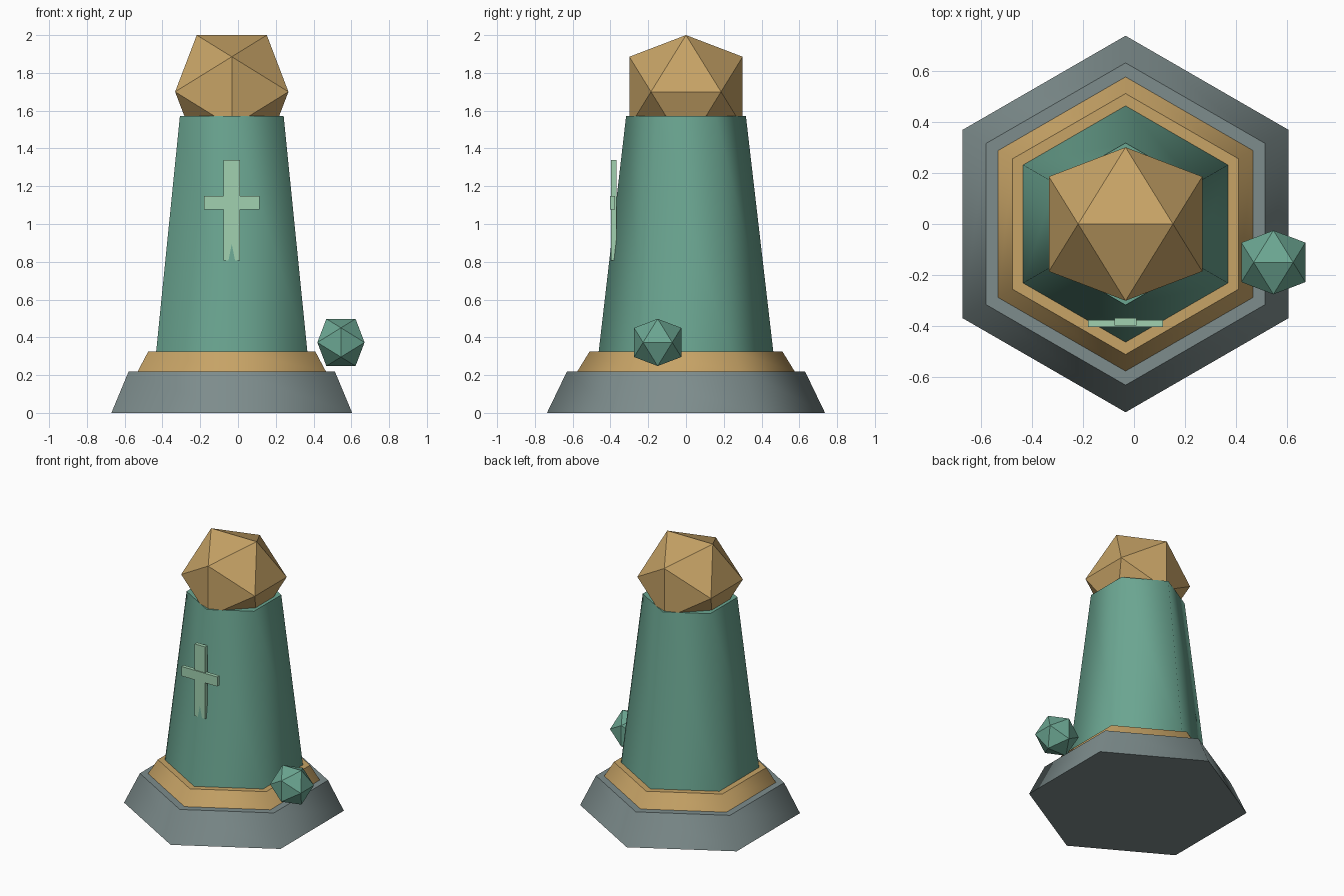
import bpy
import bmesh
import math
from mathutils import Vector, Matrix

cube = bpy.data.objects.get("Cube")
if cube:
    bpy.data.objects.remove(cube, do_unlink=True)

AXIS_X = -0.033  # the tower stands slightly off centre


def material(name, rgb):
    mat = bpy.data.materials.new(name)
    mat.use_nodes = True
    mat.diffuse_color = (*rgb, 1)
    mat.node_tree.nodes["Principled BSDF"].inputs["Base Color"].default_value = (*rgb, 1)
    return mat


grey = material("slate grey", (0.205, 0.263, 0.263))
gold = material("sandy gold", (0.57, 0.367, 0.133))
green = material("sea green", (0.147, 0.38, 0.285))
pale = material("pale green", (0.355, 0.638, 0.434))


def finish(bm, name, mat):
    bmesh.ops.recalc_face_normals(bm, faces=bm.faces)
    mesh = bpy.data.meshes.new(name)
    bm.to_mesh(mesh)
    bm.free()
    mesh.materials.append(mat)
    obj = bpy.data.objects.new(name, mesh)
    bpy.context.collection.objects.link(obj)
    return obj


def hex_tier(name, mat, r_bottom, r_top, z_bottom, z_top):
    """Tapered six-sided tier: smooth sides, flat caps, corners on +-y."""
    bm = bmesh.new()
    place = Matrix.Translation((AXIS_X, 0, (z_bottom + z_top) / 2))
    bmesh.ops.create_cone(bm, cap_ends=True, segments=6, radius1=r_bottom,
                          radius2=r_top, depth=z_top - z_bottom,
                          matrix=place @ Matrix.Rotation(math.pi / 2, 4, "Z"))
    # make sure a corner, not a side, faces the front
    if max(v.co.y for v in bm.verts) < r_bottom * 0.95:
        bmesh.ops.rotate(bm, verts=bm.verts, cent=(AXIS_X, 0, 0),
                         matrix=Matrix.Rotation(math.pi / 6, 3, "Z"))
    for f in bm.faces:
        f.smooth = len(f.verts) == 4
    return finish(bm, name, mat)


def icosahedron(name, mat, centre, half):
    """Icosahedron from three golden rectangles, half = half its height."""
    short = half * 2 / (1 + math.sqrt(5))
    bm = bmesh.new()
    for s in (-short, short):
        for b in (-half, half):
            for p in ((s, 0, b), (0, b, s), (b, s, 0)):
                bm.verts.new(Vector(centre) + Vector(p))
    bmesh.ops.convex_hull(bm, input=bm.verts)
    return finish(bm, name, mat)


def box(name, mat, centre, size):
    bm = bmesh.new()
    bmesh.ops.create_cube(bm, size=1, matrix=Matrix.Translation(centre)
                          @ Matrix.Diagonal((*size, 1)))
    return finish(bm, name, mat)


# Stacked tiers
hex_tier("base", grey, 0.736, 0.63, 0, 0.22)
hex_tier("collar", gold, 0.575, 0.51, 0.22, 0.326)
hex_tier("body", green, 0.462, 0.317, 0.326, 1.572)

# Faceted head and the small gem beside the base
icosahedron("head", gold, (AXIS_X, 0, 1.7), 0.3)
icosahedron("side_gem", green, (0.545, -0.15, 0.373), 0.125)

# Cross on the front corner
box("cross_upright", pale, (AXIS_X, -0.382, 1.073), (0.085, 0.028, 0.53))
box("cross_bar", pale, (AXIS_X, -0.389, 1.112), (0.292, 0.027, 0.07))
